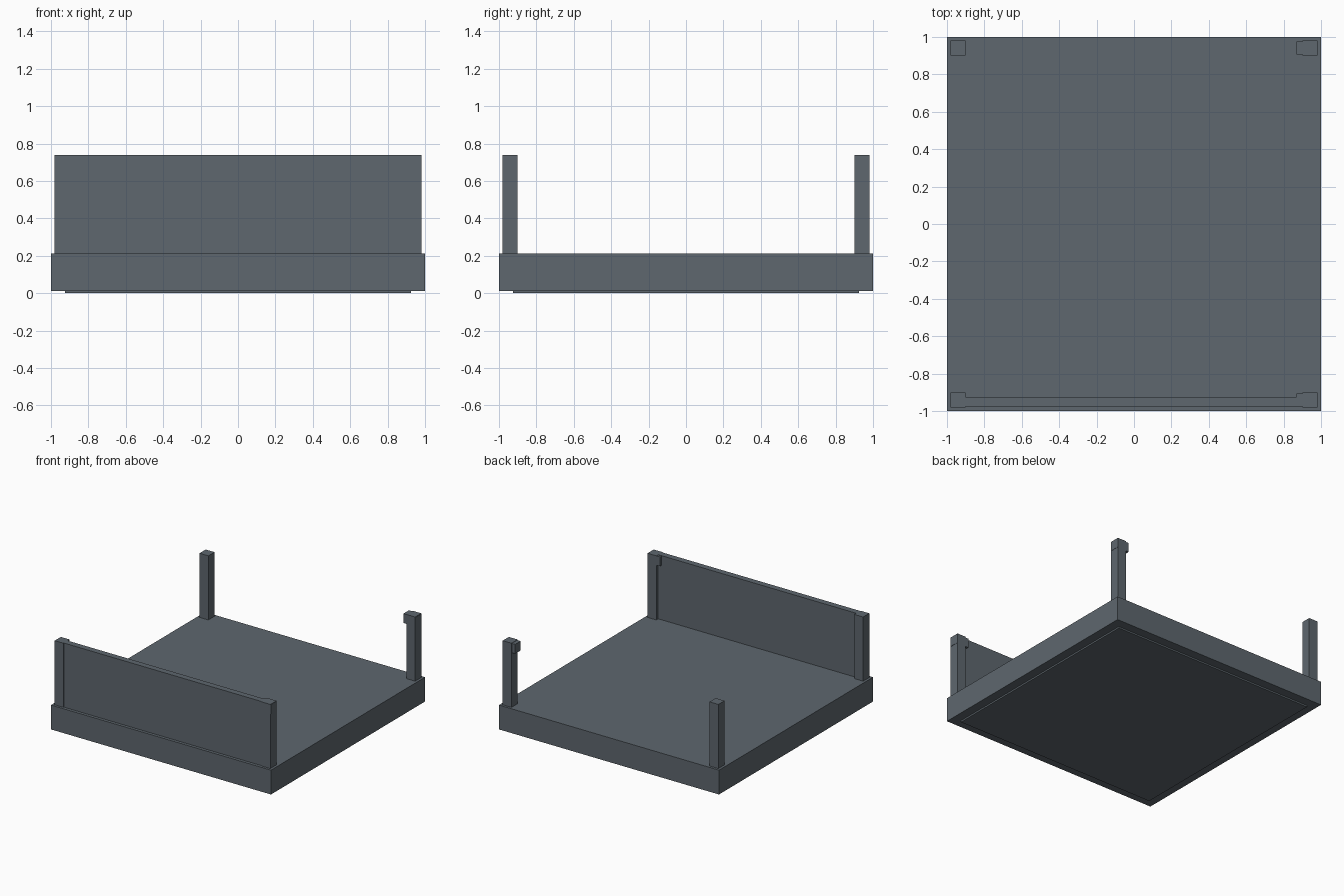
import bpy

if "Cube" in bpy.data.objects:
    bpy.data.objects.remove(bpy.data.objects["Cube"])

# one slate grey for the whole model
slate = bpy.data.materials.new("slate_grey")
slate.diffuse_color = (0.112, 0.135, 0.156, 1)
slate.use_nodes = True
slate.node_tree.nodes["Principled BSDF"].inputs["Base Color"].default_value = slate.diffuse_color


def box(name, x, y, z):
    """Box from (min, max) ranges on each axis."""
    bpy.ops.mesh.primitive_cube_add(size=1)
    ob = bpy.context.object
    ob.name = name
    for v in ob.data.vertices:
        v.co = [r[1] if c > 0 else r[0] for r, c in zip((x, y, z), v.co)]
    ob.data.materials.append(slate)
    return ob


TOP = 0.74
DECK = 0.213

# floor slab standing on a thin inset plate
box("floor_slab", (-1, 1), (-1, 1), (0.013, DECK))
box("bottom_plate", (-0.925, 0.925), (-0.925, 0.925), (0, 0.013))

# corner posts
for sx, side in ((-1, "left"), (1, "right")):
    for sy, end in ((-1, "front"), (1, "back")):
        x = sorted((sx * 0.90, sx * 0.98))
        y = sorted((sy * 0.90, sy * 0.98))
        box(f"{end}_{side}_post", x, y, (DECK, TOP))

# front wall panel between the posts
box("front_wall", (-0.90, 0.90), (-0.975, -0.925), (DECK, TOP))

# small latch blocks through the tops of the right posts
for sy, end in ((-1, "front"), (1, "back")):
    y = sorted((sy * 0.905, sy * 0.975))
    box(f"{end}_latch", (0.87, 0.982), y, (0.66, 0.737))
